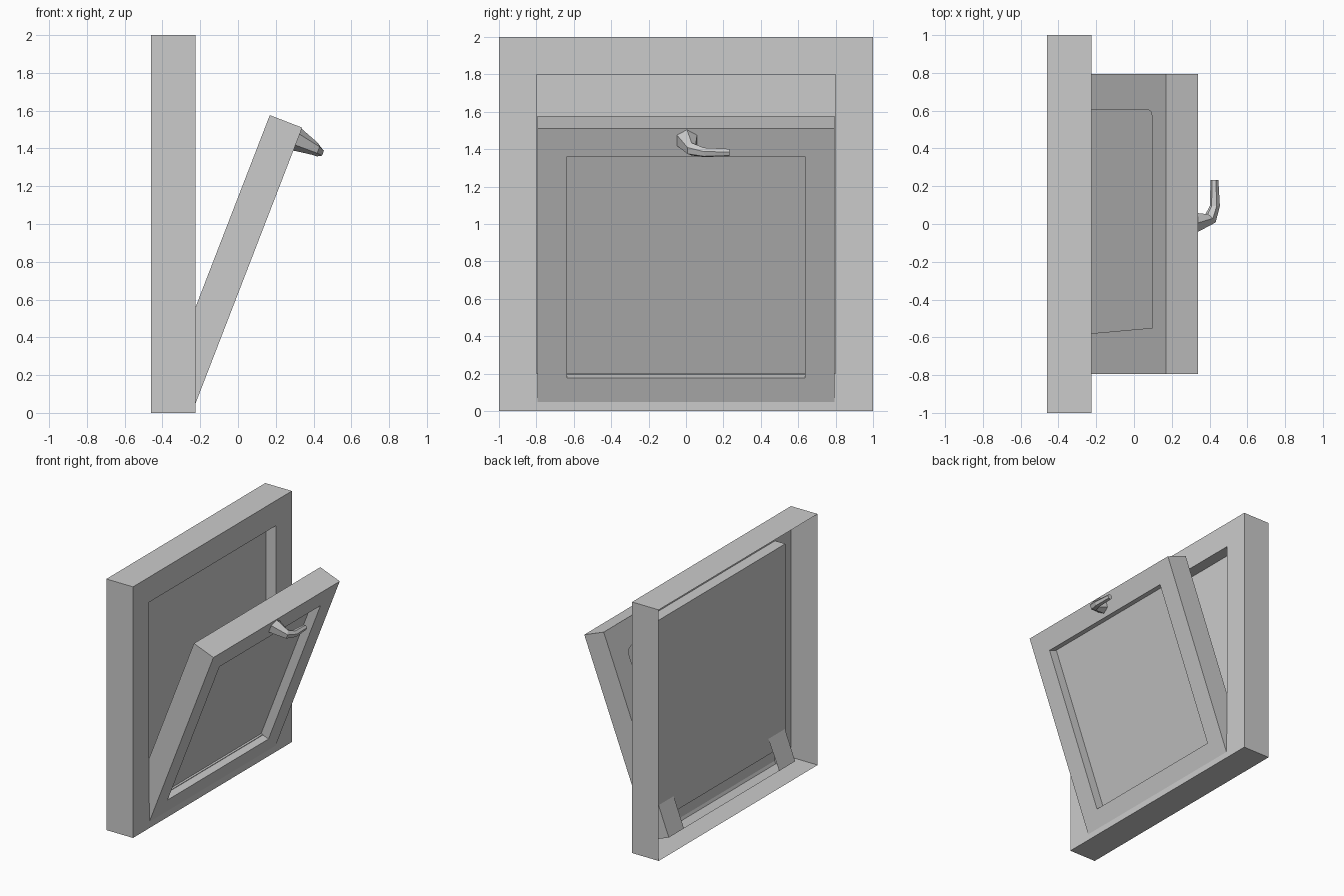
import bpy, bmesh
from math import cos, sin, tau, radians
from mathutils import Vector

if "Cube" in bpy.data.objects:
    bpy.data.objects.remove(bpy.data.objects["Cube"])

TILT = radians(21.15)
UP = Vector((sin(TILT), 0, cos(TILT)))      # along the tilted sash
OUT = Vector((cos(TILT), 0, -sin(TILT)))    # out of the sash front
Y = Vector((0, 1, 0))


def finish(name, bm):
    bmesh.ops.recalc_face_normals(bm, faces=bm.faces)
    me = bpy.data.meshes.new(name)
    bm.to_mesh(me)
    bm.free()
    ob = bpy.data.objects.new(name, me)
    bpy.context.collection.objects.link(ob)
    return ob


def loft(bm, rings, cap_start=False):
    """Bridge successive point rings and cap the last one."""
    vs = [[bm.verts.new(p) for p in r] for r in rings]
    for a, b in zip(vs, vs[1:]):
        for i in range(len(a)):
            j = (i + 1) % len(a)
            bm.faces.new((a[i], a[j], b[j], b[i]))
    bm.faces.new(vs[-1])
    if cap_start:
        bm.faces.new(vs[0][::-1])


def recessed_shell(bm, place, half, height, depth, border, recess):
    """Open-backed box whose front carries a recessed panel."""
    def rect(d, inset):
        h = half - inset
        return [place(d, y, t) for y, t in ((-h, inset), (h, inset),
                (h, height - inset), (-h, height - inset))]
    loft(bm, [rect(-depth, 0), rect(0, 0), rect(0, border), rect(-recess, border)])


# Fixed outer frame with its recessed panel, open at the back
bm = bmesh.new()
recessed_shell(bm, lambda d, y, t: Vector((-0.225 + d, y, t)), 1.0, 2.0, 0.235, 0.2, 0.09)
finish("outer_frame", bm)

# Tilted sash hinged at the bottom
HALF, LEN, DEPTH = 0.795, 1.59, 0.184
FOOT = Vector((0.34, 0, 1.51)) - UP * LEN


def on_sash(d, y, t):
    return FOOT + OUT * d + Y * y + UP * t


bm = bmesh.new()
recessed_shell(bm, on_sash, HALF, LEN, DEPTH, 0.16, 0.07)
# Back of the sash: top rail and two side stiles, open towards the bottom
back = [(-HALF, 0), (-HALF, LEN), (HALF, LEN), (HALF, 0), (0.605, 0), (0.605, 1.33),
        (0.595, 1.375), (0.555, 1.395), (-0.55, 1.395), (-0.595, 0)]
bm.faces.new([bm.verts.new(on_sash(-DEPTH, y, t)) for y, t in back])
bmesh.ops.remove_doubles(bm, verts=bm.verts, dist=1e-4)
finish("tilted_sash", bm)

# Handle: tapered six-sided neck that bends into a lever
path = [((0.314, 0.005, 1.447), OUT, 0.062),
        ((0.405, 0.03, 1.40), (OUT + Y).normalized(), 0.036),
        ((0.428, 0.095, 1.383), Y, 0.027),
        ((0.426, 0.232, 1.382), Y, 0.021)]
rings = []
for c, tangent, r in path:
    side = tangent.cross(UP)
    rings.append([Vector(c) + (UP * cos(tau * i / 6) + side * sin(tau * i / 6)) * r
                  for i in range(6)])
bm = bmesh.new()
loft(bm, rings, cap_start=True)
finish("handle", bm)
